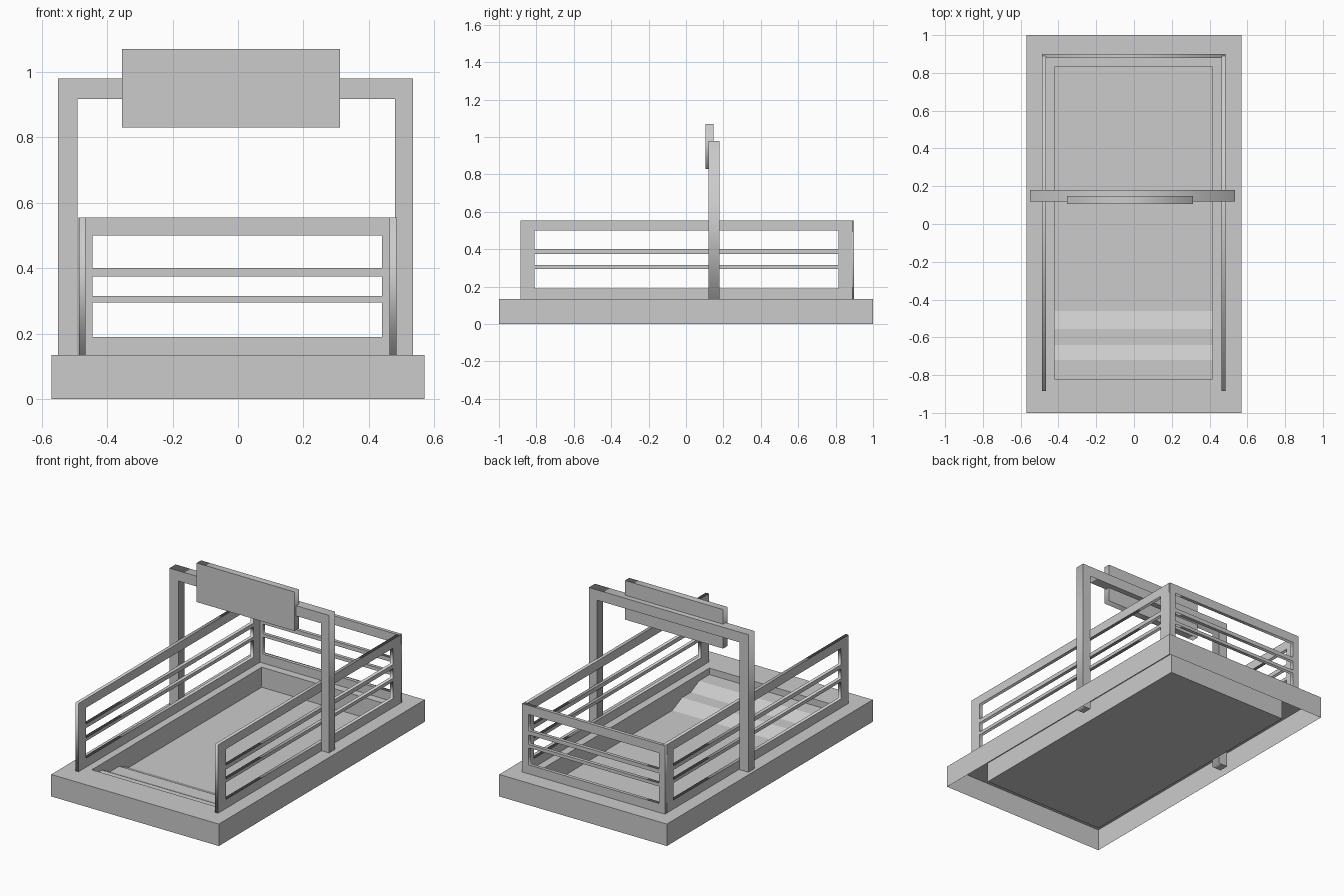
import bpy, bmesh
from math import pi

if "Cube" in bpy.data.objects:
    bpy.data.objects.remove(bpy.data.objects["Cube"])

Z_TOP = 0.135          # top of the plinth
PIT = (-0.42, 0.415, -0.82, 0.83)
FLOOR = 0.012


def rect(x0, x1, y0, y1):
    return [(x0, y0), (x1, y0), (x1, y1), (x0, y1)]


def plate(name, outlines, depth, loc, rot):
    """Flat profile (first outline, the rest are holes) extruded to a solid."""
    cu = bpy.data.curves.new(name, 'CURVE')
    cu.dimensions = '2D'
    cu.fill_mode = 'BOTH'
    cu.extrude = depth / 2
    for pts in outlines:
        sp = cu.splines.new('POLY')
        sp.points.add(len(pts) - 1)
        for p, (a, b) in zip(sp.points, pts):
            p.co = (a, b, 0, 1)
        sp.use_cyclic_u = True
    ob = bpy.data.objects.new(name, cu)
    bpy.context.collection.objects.link(ob)
    ob.location, ob.rotation_euler = loc, rot
    bpy.ops.object.select_all(action='DESELECT')
    ob.select_set(True)
    bpy.context.view_layer.objects.active = ob
    bpy.ops.object.convert(target='MESH')
    return bpy.context.object


def mesh_object(name, bm):
    me = bpy.data.meshes.new(name)
    bm.to_mesh(me)
    bm.free()
    ob = bpy.data.objects.new(name, me)
    bpy.context.collection.objects.link(ob)
    return ob


XZ = (pi / 2, 0, 0)        # profile stands facing the front
YZ = (pi / 2, 0, pi / 2)   # profile stands facing the side

# plinth: open-bottomed shell with a sunken stairwell
bm = bmesh.new()
outer = rect(-0.57, 0.57, -1, 1)
inner = rect(*PIT)
rings = [[bm.verts.new((x, y, z)) for x, y in r]
         for r, z in ((outer, 0), (outer, Z_TOP), (inner, Z_TOP), (inner, FLOOR))]
for lo, hi in zip(rings, rings[1:]):
    for i in range(4):
        j = (i + 1) % 4
        bm.faces.new((lo[i], lo[j], hi[j], hi[i]))
bm.faces.new(rings[-1])
mesh_object("plinth", bm)

# stairs: flat treads joined by sloping risers
bm = bmesh.new()
profile = [(-0.82, 0.095), (-0.72, 0.095), (-0.64, 0.055),
           (-0.555, 0.055), (-0.46, FLOOR)]
rows = [[bm.verts.new((x, y, z)) for x in PIT[:2]] for y, z in profile]
for a, b in zip(rows, rows[1:]):
    bm.faces.new((a[0], a[1], b[1], b[0]))
mesh_object("stairs", bm)

# slatted railings on both sides and the back
WINDOWS = ((0.19, 0.295), (0.315, 0.375), (0.40, 0.50))


def railing(name, u0, u1, w0, w1, loc, rot):
    holes = [rect(w0, w1, a, b) for a, b in WINDOWS]
    plate(name, [rect(u0, u1, Z_TOP, 0.555)] + holes, 0.021, loc, rot)


railing("left_railing", -0.885, 0.89, -0.81, 0.815, (-0.476, 0, 0), YZ)
railing("right_railing", -0.885, 0.89, -0.81, 0.815, (0.474, 0, 0), YZ)
railing("back_railing", -0.487, 0.484, -0.445, 0.44, (0, 0.889, 0), XZ)

# overhead gantry, its posts sunk into the plinth
plate("gantry", [[(-0.55, 0.03), (-0.49, 0.03), (-0.49, 0.917), (0.48, 0.917),
                  (0.48, 0.03), (0.535, 0.03), (0.535, 0.98), (-0.55, 0.98)]],
      0.06, (0, 0.15, 0), XZ)

# blank sign board
plate("sign_board", [rect(-0.355, 0.312, 0.83, 1.07)], 0.042, (0, 0.126, 0), XZ)
